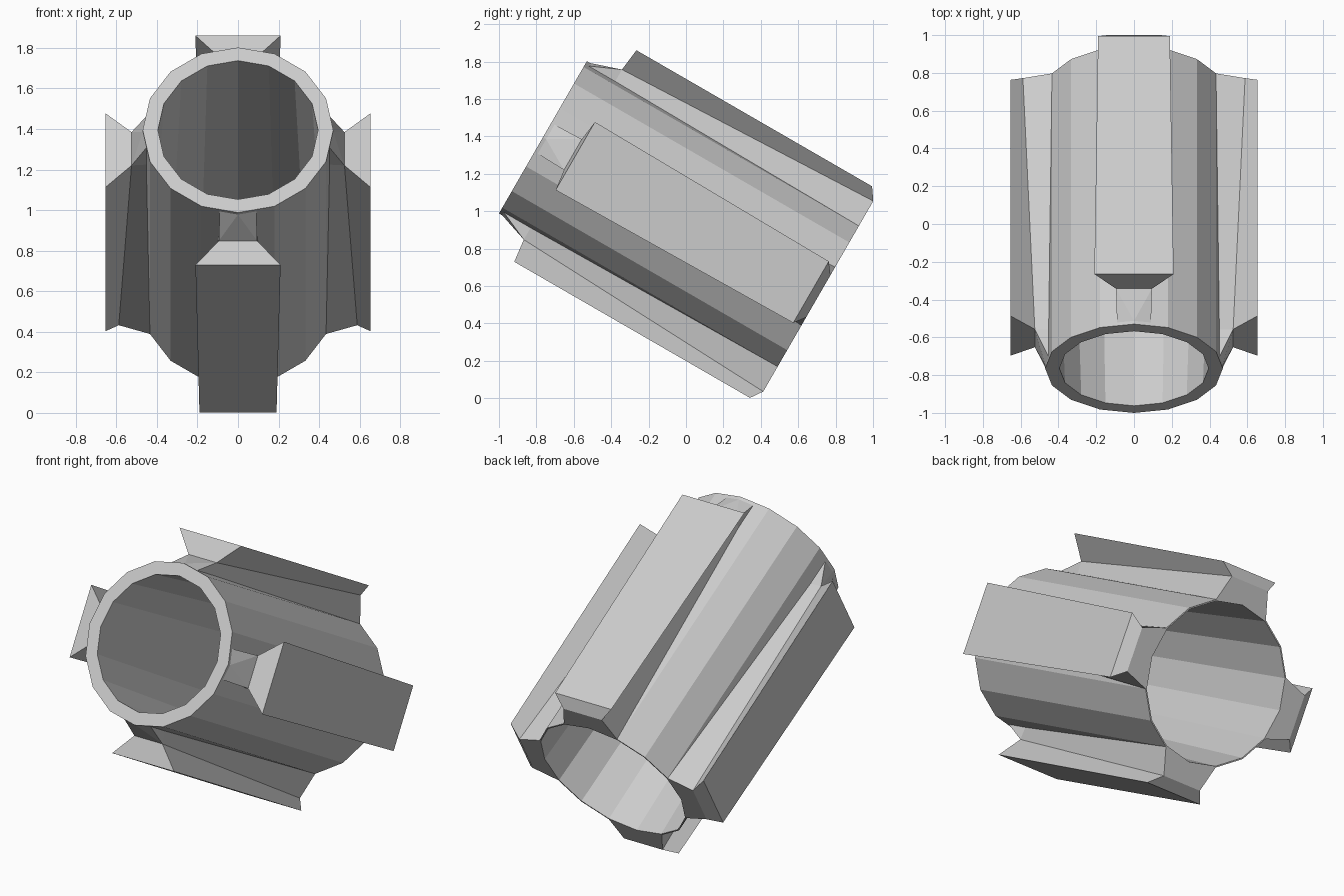
import bpy, bmesh, math
from mathutils import Matrix, Vector

if "Cube" in bpy.data.objects:
    bpy.data.objects.remove(bpy.data.objects["Cube"])

TILT = math.radians(60)
FRONT = (0, -0.765, 1.395)   # centre of the front ring; local -z runs down the bore


def make(name, verts, faces, turn=0.0):
    bm = bmesh.new()
    vs = [bm.verts.new(v) for v in verts]
    for f in faces:
        bm.faces.new([vs[i] for i in f])
    bmesh.ops.recalc_face_normals(bm, faces=bm.faces)
    bmesh.ops.rotate(bm, verts=bm.verts, cent=(0, 0, 0),
                     matrix=Matrix.Rotation(turn, 3, 'Z'))
    me = bpy.data.meshes.new(name)
    bm.to_mesh(me)
    bm.free()
    ob = bpy.data.objects.new(name, me)
    ob.location = FRONT
    ob.rotation_euler.x = TILT
    bpy.context.collection.objects.link(ob)
    return ob


# Hollow tube: thick front rim, bore flaring to a thin edge at the back
N = 16
LENGTH = 1.70
rings = [(0.47, 0), (0.47, LENGTH), (0.462, LENGTH), (0.395, 0)]
verts, faces = [], []
for r, s in rings:
    for i in range(N):
        a = math.tau * i / N
        verts.append((r * math.cos(a), r * math.sin(a), -s))
for k in range(4):
    for i in range(N):
        j, m = (i + 1) % N, (k + 1) % 4
        faces.append((k * N + i, k * N + j, m * N + j, m * N + i))
make("tube", verts, faces)

# Dovetail bars: half section (half width, radius, distance along tube)
front = [(0.21, 0.653, 0.20), (0.095, 0.525, 0.185), (0.09, 0.452, 0.185)]
back = [(0.19, 0.653, 1.655), (0.13, 0.588, 1.70), (0.18, 0.434, 1.70)]


def section(half):
    # left side from foot to top, right side top to foot, centre of foot
    s = half[-1][2]
    return ([(-w, r, -d) for w, r, d in reversed(half)]
            + [(w, r, -d) for w, r, d in half] + [(0, 0.47, -s)])


bar_verts = section(front) + section(back)
bar_faces = [(i, i + 1, i + 8, i + 7) for i in range(5)]      # long sides and top
for o in (0, 7):                                              # end faces
    bar_faces += [(o + 1, o + 2, o + 3, o + 4),
                  (o, o + 1, o + 4, o + 5, o + 6)]

# Small sloping web joining each bar to the front rim
web_verts = [(-0.095, 0.525, -0.185), (0.095, 0.525, -0.185),
             (0.09, 0.452, -0.185), (-0.09, 0.452, -0.185),
             (-0.09, 0.452, -0.02), (0, 0.47, -0.02), (0.09, 0.452, -0.02)]
web_faces = [(0, 4, 5), (0, 5, 1), (1, 5, 6), (0, 3, 4), (1, 6, 2)]

for k, side in enumerate(("top", "left", "bottom", "right")):
    make(side + "_bar", bar_verts, bar_faces, k * math.pi / 2)
    make(side + "_web", web_verts, web_faces, k * math.pi / 2)
